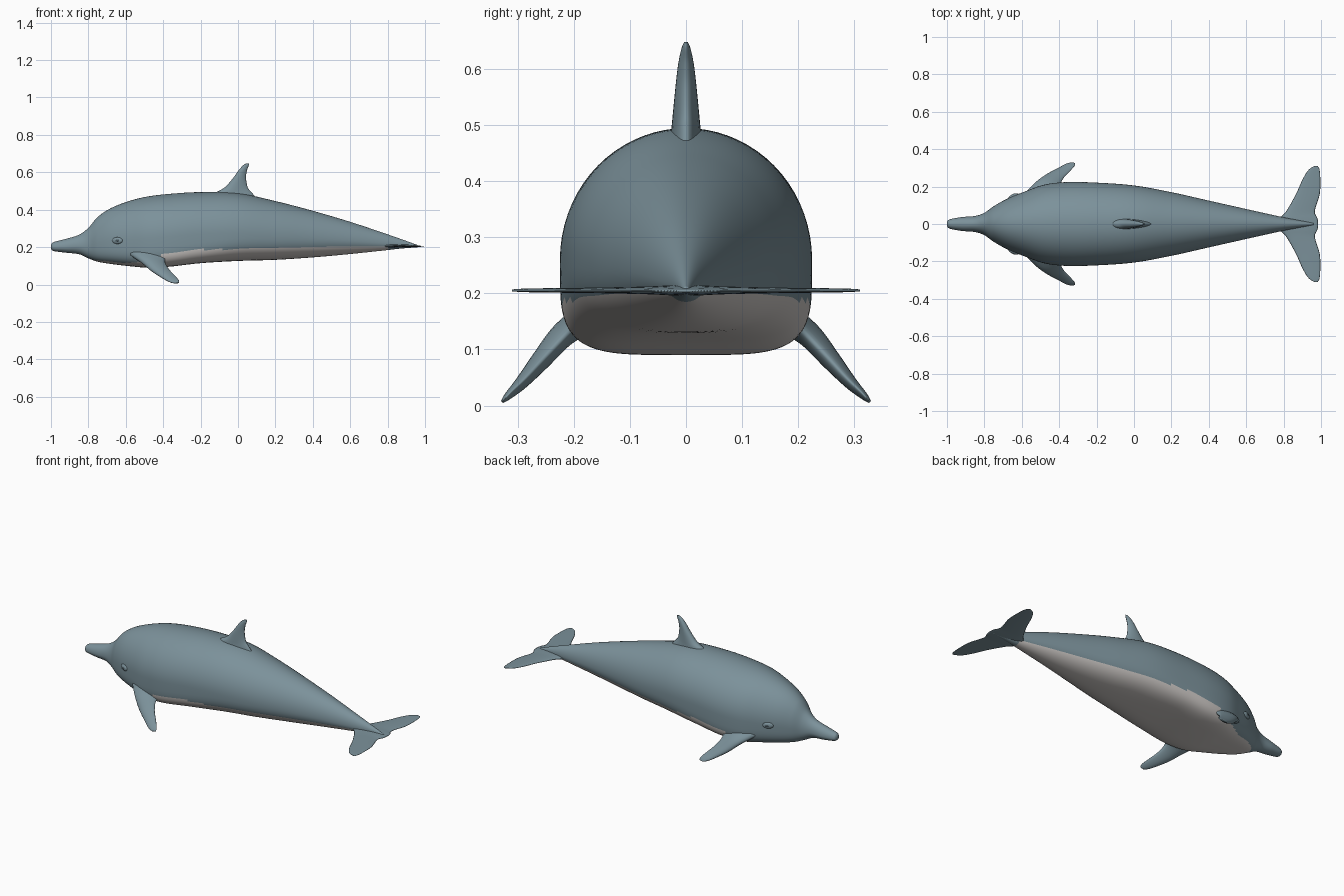
import bpy, bmesh, math
from mathutils import Vector

if "Cube" in bpy.data.objects:
    bpy.data.objects.remove(bpy.data.objects["Cube"], do_unlink=True)


def make_material(name, colour):
    mat = bpy.data.materials.new(name)
    mat.use_nodes = True
    mat.diffuse_color = (*colour, 1)
    mat.node_tree.nodes["Principled BSDF"].inputs["Base Color"].default_value = (*colour, 1)
    return mat


skin = make_material("slate blue skin", (0.20, 0.285, 0.325))
pale = make_material("pale belly", (0.62, 0.59, 0.57))
dark = make_material("dark eye", (0.06, 0.085, 0.10))


def smooth_rows(rows, steps):
    """Catmull-Rom interpolation through rows of section values."""
    out = []
    for i in range(len(rows) - 1):
        quad = (rows[max(i - 1, 0)], rows[i], rows[i + 1], rows[min(i + 2, len(rows) - 1)])
        for s in range(steps):
            t = s / steps
            out.append([b + (c - a) * t / 2 + (a - 2.5 * b + 2 * c - d / 2) * t * t
                        + (1.5 * (b - c) + (d - a) / 2) * t ** 3
                        for a, b, c, d in zip(*quad)])
    out.append(list(rows[-1]))
    return out


def loft(name, rings, mats, rule=None):
    """Skin closed rings of points, cap both ends and shade smooth."""
    bm = bmesh.new()
    loops = [[bm.verts.new(p) for p in ring] for ring in rings]
    n = len(loops[0])
    for a, b in zip(loops, loops[1:]):
        for i in range(n):
            j = (i + 1) % n
            bm.faces.new((a[i], a[j], b[j], b[i]))
    bm.faces.new(loops[0])
    bm.faces.new(loops[-1])
    bmesh.ops.recalc_face_normals(bm, faces=bm.faces)
    for face in bm.faces:
        face.smooth = True
        if rule:
            face.material_index = rule(face.calc_center_median())
    mesh = bpy.data.meshes.new(name)
    bm.to_mesh(mesh)
    bm.free()
    for mat in mats:
        mesh.materials.append(mat)
    obj = bpy.data.objects.new(name, mesh)
    bpy.context.collection.objects.link(obj)
    return obj


def blade_ring(lead, trail, half, normal, count=20):
    """Lens-shaped fin section between a leading and a trailing point."""
    ring = []
    for k in range(count):
        a = math.tau * k / count
        along = (1 - math.cos(a)) / 2
        thick = half * math.sin(a) * (1.2 - 0.5 * along)
        ring.append(lead.lerp(trail, along) + normal * thick)
    return ring


# Body stations: x, top, bottom, half width, squareness of the underside
STATIONS = [
    (-1.0, .212, .192, .010, 2), (-.985, .227, .179, .025, 2),
    (-.92, .244, .170, .037, 2), (-.85, .266, .162, .043, 2),
    (-.80, .303, .140, .060, 2.4), (-.75, .361, .122, .095, 3),
    (-.68, .408, .110, .134, 3.5), (-.58, .447, .098, .175, 4),
    (-.48, .471, .090, .210, 4.5), (-.36, .485, .096, .224, 4.5),
    (-.2, .494, .114, .221, 4), (0, .488, .126, .206, 3),
    (.2, .446, .132, .170, 2.5), (.4, .394, .145, .125, 2.2),
    (.6, .335, .163, .080, 2), (.78, .275, .182, .040, 2),
    (.88, .240, .193, .020, 2), (.96, .211, .199, .006, 2),
]


def body_ring(x, top, bottom, half, power, count=72):
    mid = bottom + 0.41 * (top - bottom)
    ring = []
    for k in range(count):
        a = math.tau * k / count
        c, s = math.cos(a), math.sin(a)
        e = 1 if s >= 0 else 2 / power
        y = math.copysign(abs(c) ** e, c) * half
        z = s * (top - mid) if s >= 0 else -abs(s) ** e * (mid - bottom)
        ring.append((x, y, mid + z))
    return ring


# Upper edge of the pale belly: x, z
BELLY = [(-.8, .135), (-.6, .115), (-.48, .125), (-.38, .17),
         (-.25, .185), (0, .19), (.4, .198), (.8, .205)]


def belly_rule(p):
    for (xa, za), (xb, zb) in zip(BELLY, BELLY[1:]):
        if xa <= p.x < xb:
            return int(p.z < za + (zb - za) * (p.x - xa) / (xb - xa))
    return 0


loft("body", [body_ring(*row) for row in smooth_rows(STATIONS, 10)], [skin, pale], belly_rule)

# Dorsal fin sections: z, leading x, trailing x, half thickness
DORSAL = [(.44, -.17, .12, .032), (.49, -.12, .075, .027), (.52, -.07, .052, .024),
          (.57, -.026, .043, .019), (.61, .003, .048, .014),
          (.637, .027, .058, .008), (.648, .046, .058, .003)]
loft("dorsal_fin", [blade_ring(Vector((a, 0, z)), Vector((b, 0, z)), h, Vector((0, 1, 0)))
                    for z, a, b, h in smooth_rows(DORSAL, 6)], [skin])

# Tail flukes: y, leading x, trailing x, half thickness, mirrored across the centre
FLUKE = [(0, .76, .985, .010), (.03, .778, .981, .009), (.07, .815, .967, .007),
         (.16, .866, .993, .005), (.24, .902, .996, .004),
         (.29, .934, .992, .003), (.31, .965, .982, .0015)]
both = [(-y, a, b, h) for y, a, b, h in FLUKE[:0:-1]] + FLUKE
loft("tail_flukes", [blade_ring(Vector((a, y, .206)), Vector((b, y, .204)), h, Vector((0, 0, 1)))
                     for y, a, b, h in smooth_rows(both, 6)], [skin])

# Flippers: leading point, trailing point, half thickness
FLIPPER = [(-.58, .165, .16, -.36, .17, .17, .030), (-.52, .226, .122, -.39, .210, .13, .023),
           (-.465, .265, .075, -.375, .248, .09, .018), (-.405, .298, .035, -.34, .285, .05, .012),
           (-.365, .320, .013, -.317, .312, .024, .007), (-.338, .328, .006, -.315, .325, .009, .003)]
for side, label in ((1, "back"), (-1, "front")):
    rings = []
    for row in smooth_rows(FLIPPER, 6):
        lead, trail = Vector(row[:3]), Vector(row[3:6])
        normal = (trail - lead).cross(Vector((.15, .12, -.14))).normalized()
        rings.append([Vector((p.x, p.y * side, p.z))
                      for p in blade_ring(lead, trail, row[6], normal)])
    loft(label + "_flipper", rings, [skin])

    # Eye: a low lid bump with a small dark eye
    for part, size, out, mat in (("eyelid", .03, .149, skin), ("eye", .013, .157, dark)):
        bpy.ops.mesh.primitive_uv_sphere_add(segments=24, ring_count=12, radius=size,
                                             location=(-.645, side * out, .235))
        eye = bpy.context.object
        eye.name = label + "_" + part
        eye.scale = (1, .35, .6)
        eye.rotation_euler.z = side * math.radians(24)
        eye.data.materials.append(mat)
        bpy.ops.object.shade_smooth()
